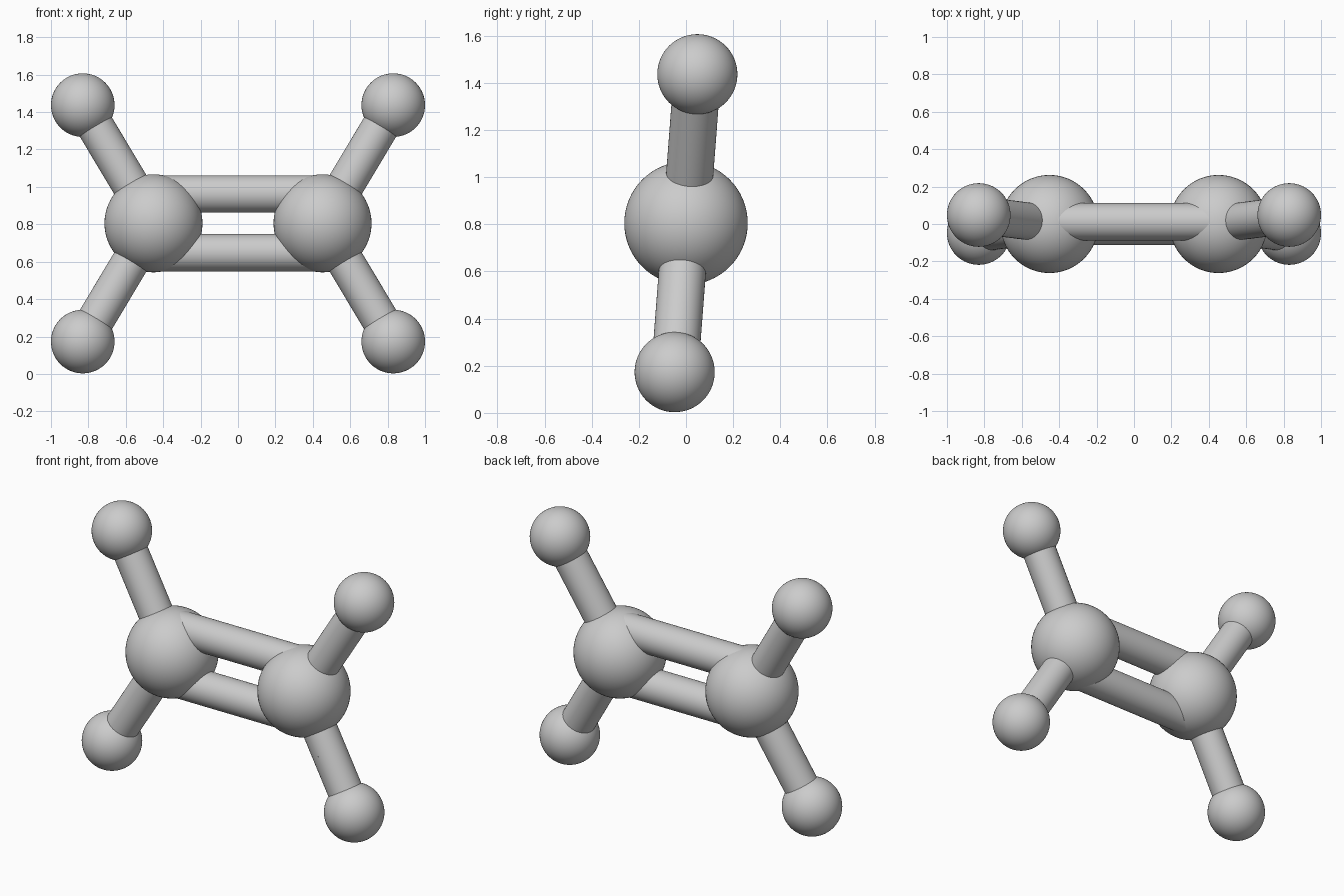
import bpy
from mathutils import Vector

if "Cube" in bpy.data.objects:
    bpy.data.objects.remove(bpy.data.objects["Cube"])

MID = Vector((0, 0, 0.805))      # centre of the molecule
TILT = 0.048 / 0.63              # y lean per unit of height
BOND_R = 0.1


def point(x, h):
    """Point in the slightly leaning plane of the molecule."""
    return MID + Vector((x, h * TILT, h))


def smooth(obj):
    bpy.ops.object.shade_smooth_by_angle(angle=0.6)
    return obj


def ball(name, centre, radius):
    bpy.ops.mesh.primitive_uv_sphere_add(segments=64, ring_count=32,
                                         radius=radius, location=centre)
    bpy.context.object.name = name
    return smooth(bpy.context.object)


def rod(name, a, b):
    d = b - a
    bpy.ops.mesh.primitive_cylinder_add(vertices=48, radius=BOND_R, depth=d.length,
                                        end_fill_type='NOTHING', location=(a + b) / 2,
                                        rotation=d.to_track_quat('Z', 'Y').to_euler())
    bpy.context.object.name = name
    return smooth(bpy.context.object)


for side, sx in (("left", -1), ("right", 1)):
    # large atom
    large = point(sx * 0.452, 0)
    ball(f"large_atom_{side}", large, 0.262)
    for level, sz in (("upper", 1), ("lower", -1)):
        # small atom and its two-part bond
        small = point(sx * 0.83, sz * 0.632)
        ball(f"small_atom_{side}_{level}", small, 0.17)
        half = (large + small) / 2
        rod(f"inner_bond_{side}_{level}", large, half)
        rod(f"outer_bond_{side}_{level}", half, small)
        # half of the double bond
        rod(f"double_bond_{side}_{level}", point(0, sz * 0.157),
            point(sx * 0.452, sz * 0.157))
